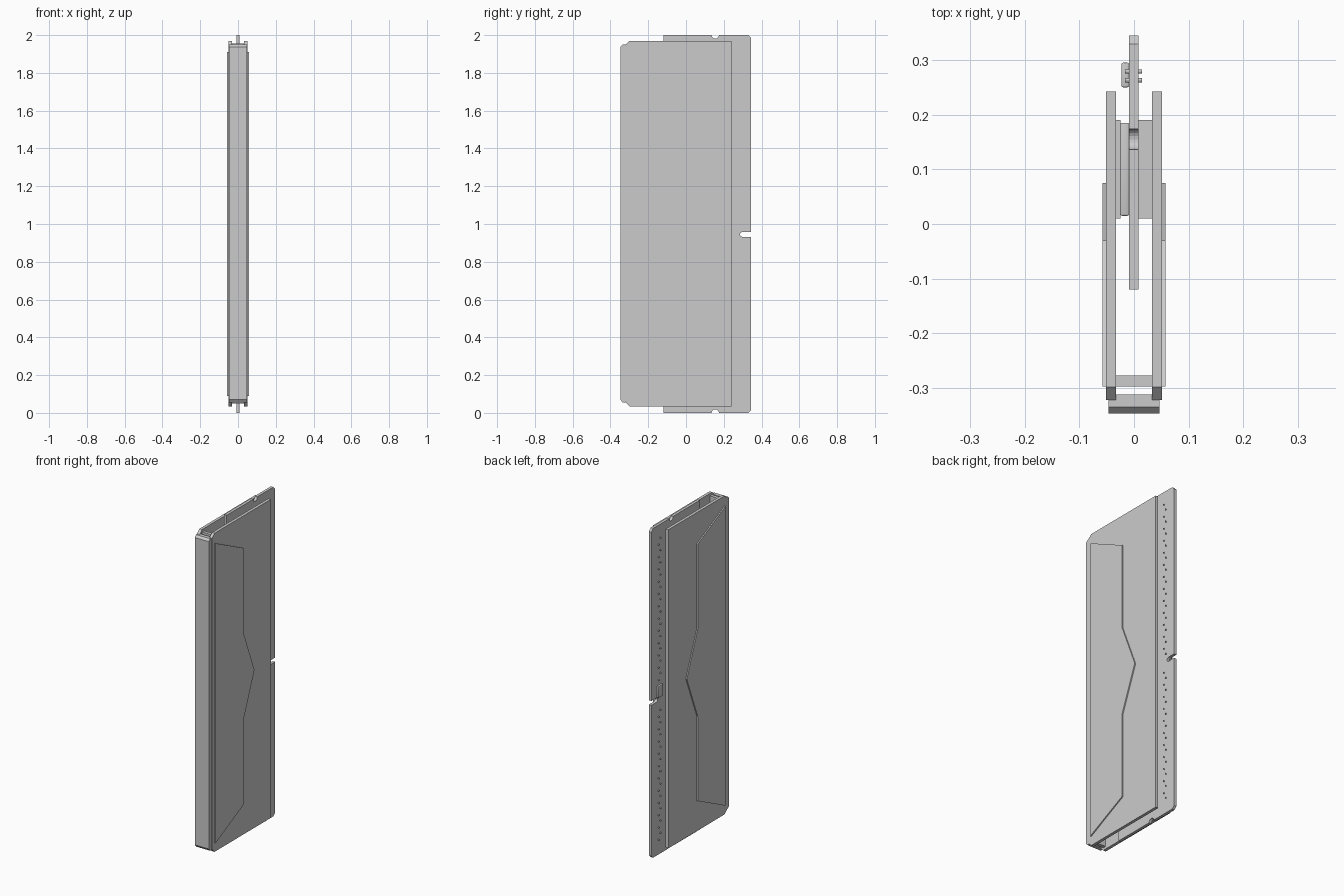
import bpy, bmesh, math
from mathutils import Matrix

if "Cube" in bpy.data.objects:
    bpy.data.objects.remove(bpy.data.objects["Cube"])


def prism(name, pts, x0, x1):
    """Extrude a (y, z) outline along x."""
    bm = bmesh.new()
    face = bm.faces.new([bm.verts.new((x0, y, z)) for y, z in pts])
    ext = bmesh.ops.extrude_face_region(bm, geom=[face])
    verts = [v for v in ext["geom"] if isinstance(v, bmesh.types.BMVert)]
    bmesh.ops.translate(bm, verts=verts, vec=(x1 - x0, 0, 0))
    bmesh.ops.recalc_face_normals(bm, faces=bm.faces)
    return finish(name, bm)


def finish(name, bm):
    me = bpy.data.meshes.new(name)
    bm.to_mesh(me)
    bm.free()
    ob = bpy.data.objects.new(name, me)
    bpy.context.collection.objects.link(ob)
    return ob


def box(name, x0, x1, y0, y1, z0, z1, bevel=0):
    ob = prism(name, [(y0, z0), (y1, z0), (y1, z1), (y0, z1)], x0, x1)
    if bevel:
        m = ob.modifiers.new("rounded", 'BEVEL')
        m.width, m.segments = bevel, 3
        for p in ob.data.polygons:
            p.use_smooth = True
    return ob


def arc(cy, cz, r, a0, a1, n=10):
    return [(cy + r * math.cos(math.radians(a0 + (a1 - a0) * i / n)),
             cz + r * math.sin(math.radians(a0 + (a1 - a0) * i / n))) for i in range(n + 1)]


# Central plate with top/bottom half-round notches and a rear slot
c = 0.016
core = [(-0.12, 0)] + arc(0.155, 0, 0.019, 180, 0)
core += [(0.345 - c, 0), (0.345, c), (0.345, 0.932)]
core += arc(0.299, 0.945, 0.013, 270, 90)
core += [(0.345, 0.958), (0.345, 2 - c), (0.345 - c, 2)]
core += arc(0.155, 2, 0.019, 0, -180) + [(-0.12, 2)]
prism("central_plate", core, -0.009, 0.008)

# Side plates and raised decorative panels, mirrored
plate = [(-0.322, 0.058), (-0.298, 0.035), (0.242, 0.035),
         (0.242, 1.97), (-0.298, 1.97), (-0.322, 1.947)]
panel = [(-0.297, 0.09), (-0.03, 0.22), (-0.03, 0.735), (0.075, 1.0),
         (-0.03, 1.265), (-0.03, 1.78), (-0.297, 1.91)]
for side, s in (("left", -1), ("right", 1)):
    prism(side + "_side_plate", plate, s * 0.033, s * 0.051)
    prism(side + "_raised_panel", panel, s * 0.051, s * 0.058)

# Front cover strip and the spacer behind it
cover = [(-0.347, 0.07), (-0.335, 0.055), (-0.322, 0.055),
         (-0.322, 1.95), (-0.335, 1.95), (-0.347, 1.937)]
prism("front_cover", cover, -0.047, 0.047)
box("cover_tongue", -0.033, 0.033, -0.322, -0.312, 0.055, 1.95)
box("front_spacer", -0.033, 0.033, -0.297, -0.277, 0.05, 1.955)

# Inner spacers and rounded inner bar
box("right_inner_spacer", 0.008, 0.033, 0.01, 0.19, 0.06, 1.945)
box("left_inner_spacer", -0.033, -0.025, 0.01, 0.19, 0.06, 1.945)
box("inner_bar", -0.025, -0.009, 0.015, 0.185, 0.07, 1.935, 0.003)

# Rounded catch on the left of the central plate
box("catch_block", -0.023, -0.009, 0.25, 0.295, 0.96, 1.03, 0.003)

# Two staggered columns of pins through the central plate
bm = bmesh.new()
count = 50
for i in range(count):
    z = 0.09 + 1.83 * i / (count - 1)
    if 0.89 < z < 0.96:
        continue
    y = 0.263 if i % 2 else 0.279
    bmesh.ops.create_cone(bm, cap_ends=True, segments=12, radius1=0.004, radius2=0.004,
                          depth=0.031, matrix=Matrix.Translation((-0.001, y, z))
                          @ Matrix.Rotation(math.pi / 2, 4, 'Y'))
finish("pins", bm)
